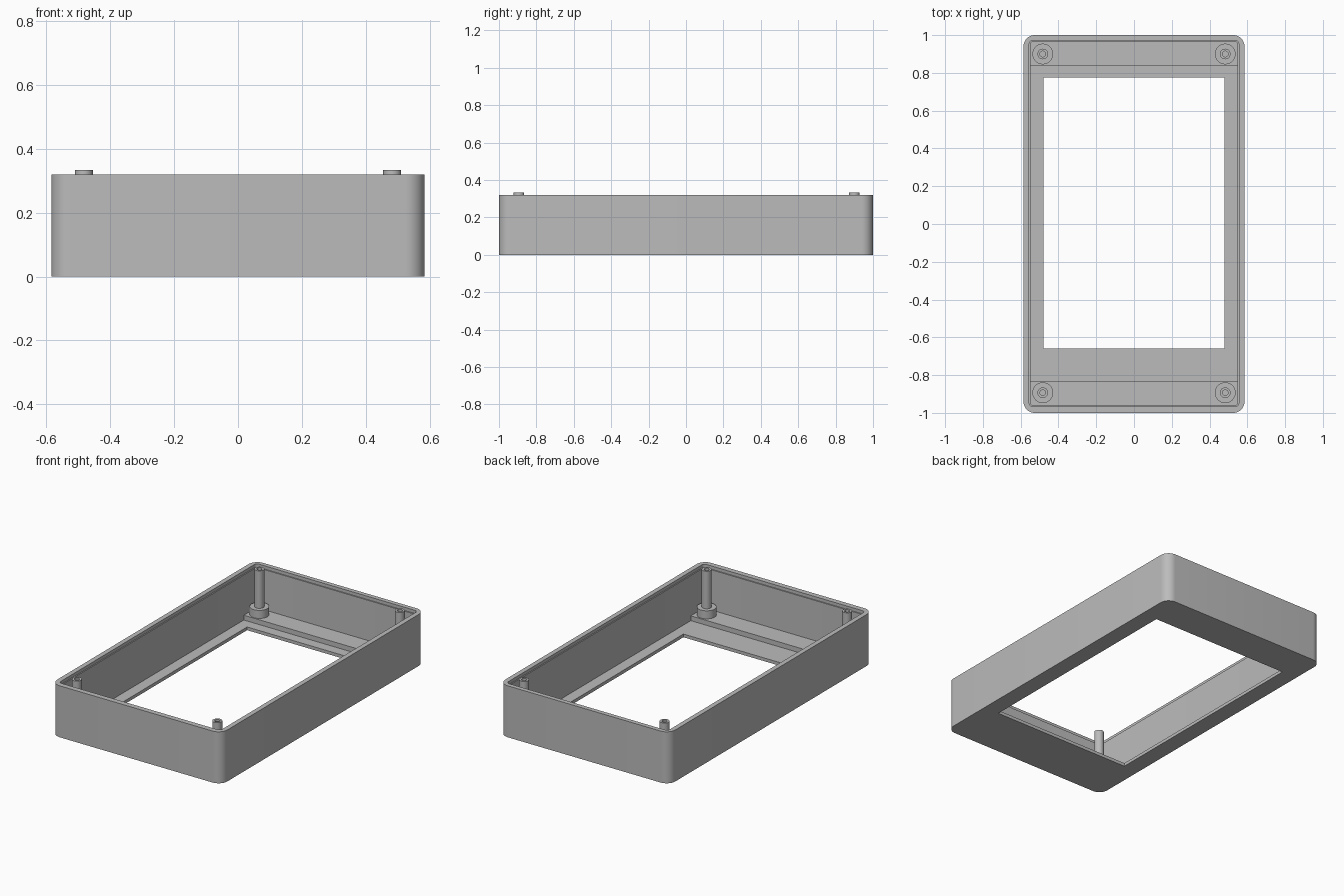
import bpy, bmesh, math

if "Cube" in bpy.data.objects:
    bpy.data.objects.remove(bpy.data.objects["Cube"], do_unlink=True)

GREY = (0.5, 0.5, 0.5, 1)
mat = bpy.data.materials.new("plain grey")
mat.use_nodes = True
mat.diffuse_color = GREY
mat.node_tree.nodes["Principled BSDF"].inputs["Base Color"].default_value = GREY

HEIGHT, FLOOR, LEDGE = 0.32, 0.02, 0.05
BOSS_TOP, POST_TOP = 0.1, 0.333


def make_object(name, bm):
    bmesh.ops.recalc_face_normals(bm, faces=bm.faces[:])
    mesh = bpy.data.meshes.new(name)
    bm.to_mesh(mesh)
    bm.free()
    mesh.materials.append(mat)
    obj = bpy.data.objects.new(name, mesh)
    bpy.context.collection.objects.link(obj)
    return obj


def smooth(obj):
    bpy.ops.object.select_all(action="DESELECT")
    obj.select_set(True)
    bpy.context.view_layer.objects.active = obj
    bpy.ops.object.shade_smooth_by_angle(angle=math.radians(30))


def block(name, x0, x1, y0, y1, z0, z1, radius=0.0, steps=10):
    """Upright prism on a rectangle with optionally rounded corners."""
    bm = bmesh.new()
    corners = [(x1, y1, 1, 1), (x0, y1, -1, 1), (x0, y0, -1, -1), (x1, y0, 1, -1)]
    ring = []
    for i, (x, y, sx, sy) in enumerate(corners):
        for k in range(steps + 1 if radius else 1):
            a = math.pi / 2 * (i + k / steps)
            ring.append(bm.verts.new((x - sx * radius + radius * math.cos(a),
                                      y - sy * radius + radius * math.sin(a), z0)))
    base = bm.faces.new(ring)
    top = bmesh.ops.extrude_face_region(bm, geom=[base])["geom"]
    bmesh.ops.translate(bm, vec=(0, 0, z1 - z0),
                        verts=[v for v in top if isinstance(v, bmesh.types.BMVert)])
    return make_object(name, bm)


def cut(obj, cutter):
    cutter.hide_render = True
    mod = obj.modifiers.new("cut", "BOOLEAN")
    mod.operation, mod.solver, mod.object = "DIFFERENCE", "EXACT", cutter
    bpy.context.view_layer.objects.active = obj
    bpy.ops.object.modifier_apply(modifier=mod.name)
    bpy.data.objects.remove(cutter, do_unlink=True)


def lathe(name, profile, location, segments=32):
    bm = bmesh.new()
    verts = [bm.verts.new((r, 0, z)) for r, z in profile]
    edges = [bm.edges.new(pair) for pair in zip(verts, verts[1:])]
    bmesh.ops.spin(bm, geom=verts + edges, axis=(0, 0, 1), cent=(0, 0, 0),
                   angle=2 * math.pi, steps=segments, use_duplicate=False)
    bmesh.ops.remove_doubles(bm, verts=bm.verts[:], dist=0.0001)
    obj = make_object(name, bm)
    obj.location = location
    smooth(obj)
    return obj


# Open case: outer shell, hollow, lid rebate and display opening
case = block("case_shell", -0.585, 0.585, -1, 1, 0, HEIGHT, 0.06)
cut(case, block("hollow", -0.548, 0.548, -0.96, 0.965, FLOOR, 0.5, 0.015))
cut(case, block("lid_rebate", -0.555, 0.555, -0.967, 0.972, HEIGHT - 0.02, 0.5, 0.02))
cut(case, block("opening", -0.48, 0.48, -0.66, 0.775, -0.1, 0.2))
smooth(case)

# Raised floor ledges at both ends
block("back_ledge", -0.55, 0.55, 0.84, 0.967, FLOOR - 0.01, LEDGE)
block("front_ledge", -0.55, 0.55, -0.962, -0.83, FLOOR - 0.01, LEDGE)

# Stepped screw posts with blind holes
post = [(0.055, LEDGE - 0.01), (0.055, BOSS_TOP), (0.028, BOSS_TOP),
        (0.028, POST_TOP), (0.015, POST_TOP), (0.015, BOSS_TOP), (0, BOSS_TOP)]
for end, y in (("front", -0.893), ("back", 0.9)):
    for side, x in (("right", -0.483), ("left", 0.483)):
        lathe(f"{end}_{side}_post", post, (x, y, 0))
